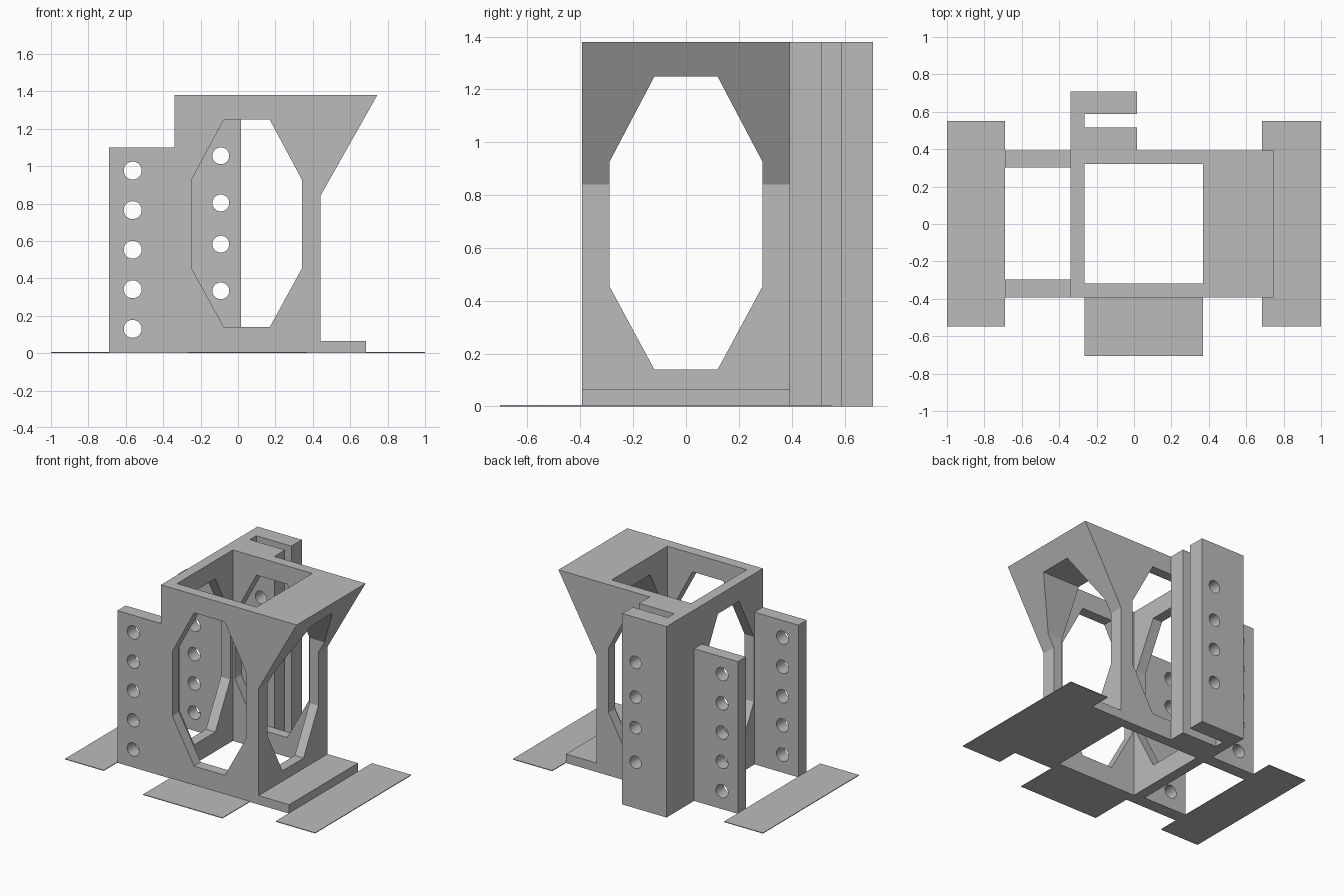
import bpy
import bmesh
from math import cos, sin, tau
from mathutils import Vector

cube = bpy.data.objects.get("Cube")
if cube:
    bpy.data.objects.remove(cube, do_unlink=True)

grey = bpy.data.materials.new("plain grey")
grey.use_nodes = True
grey.diffuse_color = (0.5, 0.5, 0.5, 1)
grey.node_tree.nodes["Principled BSDF"].inputs["Base Color"].default_value = (0.5, 0.5, 0.5, 1)


def prism(name, outline, axis, low, high):
    """Extrude a 2D outline along the x, y or z axis."""
    def place(a, b, depth):
        return {"x": (depth, a, b), "y": (a, depth, b), "z": (a, b, depth)}[axis]
    bm = bmesh.new()
    face = bm.faces.new([bm.verts.new(place(a, b, low)) for a, b in outline])
    grown = bmesh.ops.extrude_face_region(bm, geom=[face])["geom"]
    shift = Vector(place(0, 0, high - low))
    bmesh.ops.translate(bm, vec=shift, verts=[v for v in grown if isinstance(v, bmesh.types.BMVert)])
    bmesh.ops.recalc_face_normals(bm, faces=bm.faces)
    mesh = bpy.data.meshes.new(name)
    bm.to_mesh(mesh)
    bm.free()
    mesh.materials.append(grey)
    obj = bpy.data.objects.new(name, mesh)
    bpy.context.collection.objects.link(obj)
    return obj


def box(name, x, y, z):
    return prism(name, [(x[0], y[0]), (x[1], y[0]), (x[1], y[1]), (x[0], y[1])], "z", *z)


def bolt_hole(x, z, radius, y):
    ring = [(x + radius * cos(tau * i / 32), z + radius * sin(tau * i / 32)) for i in range(32)]
    return prism("hole_cutter", ring, "y", *y)


def octagon(centre, wide, narrow):
    """Tall eight-sided window outline."""
    right = [(narrow, 0.14), (wide, 0.455), (wide, 0.925), (narrow, 1.248)]
    return [(centre + a, z) for a, z in right] + [(centre - a, z) for a, z in reversed(right)]


def cut(obj, cutters):
    """Subtract the cutters, then remove them."""
    for cutter in cutters:
        mod = obj.modifiers.new("cut", "BOOLEAN")
        mod.operation = "DIFFERENCE"
        mod.solver = "EXACT"
        mod.object = cutter
        cutter.hide_render = True
    bpy.context.view_layer.update()
    graph = bpy.context.evaluated_depsgraph_get()
    mesh = bpy.data.meshes.new_from_object(obj.evaluated_get(graph))
    obj.modifiers.clear()
    obj.data = mesh
    for cutter in cutters:
        bpy.data.objects.remove(cutter, do_unlink=True)
    bpy.ops.object.select_all(action="DESELECT")
    obj.select_set(True)
    bpy.context.view_layer.objects.active = obj
    bpy.ops.object.shade_smooth_by_angle(angle=0.4)


# Square tower with a flared lip and a foot, opened by a shaft and windows
SIDE = 0.393
profile = [(-0.34, 0), (0.685, 0), (0.685, 0.065), (0.44, 0.065),
           (0.44, 0.84), (0.745, 1.38), (-0.34, 1.38)]
tower = prism("tower_frame", profile, "y", -SIDE, SIDE)
cut(tower, [
    box("shaft_cutter", (-0.265, 0.37), (-0.317, 0.32), (-1, 2)),
    prism("side_window_cutter", octagon(0, 0.29, 0.12), "x", -1, 1),
    prism("front_window_cutter", octagon(0.047, 0.296, 0.123), "y", -1, 1),
])

# Drilled wings on the low side
for name, y in (("front_wing", (-SIDE, -0.298)), ("back_wing", (0.303, SIDE))):
    wing = box(name, (-0.69, -0.34), y, (0, 1.10))
    cut(wing, [bolt_hole(-0.563, 0.13 + 0.2115 * i, 0.048, (-1, 1)) for i in range(5)])

# Slotted, drilled mounting bracket on the back
slotted = [(-0.34, SIDE), (0.015, SIDE), (0.015, 0.515), (-0.265, 0.515),
           (-0.265, 0.587), (0.015, 0.587), (0.015, 0.708), (-0.34, 0.708)]
bracket = prism("back_bracket", slotted, "z", 0, 1.38)
cut(bracket, [bolt_hole(-0.092, z, 0.045, (0, 1)) for z in (0.333, 0.583, 0.803, 1.055)])

# Thin floor pads
THIN = (0, 0.005)
box("left_pad", (0.685, 1), (-0.547, 0.55), THIN)
box("right_pad", (-1, -0.69), (-0.547, 0.55), THIN)
box("front_pad", (-0.265, 0.37), (-0.705, -SIDE), THIN)
